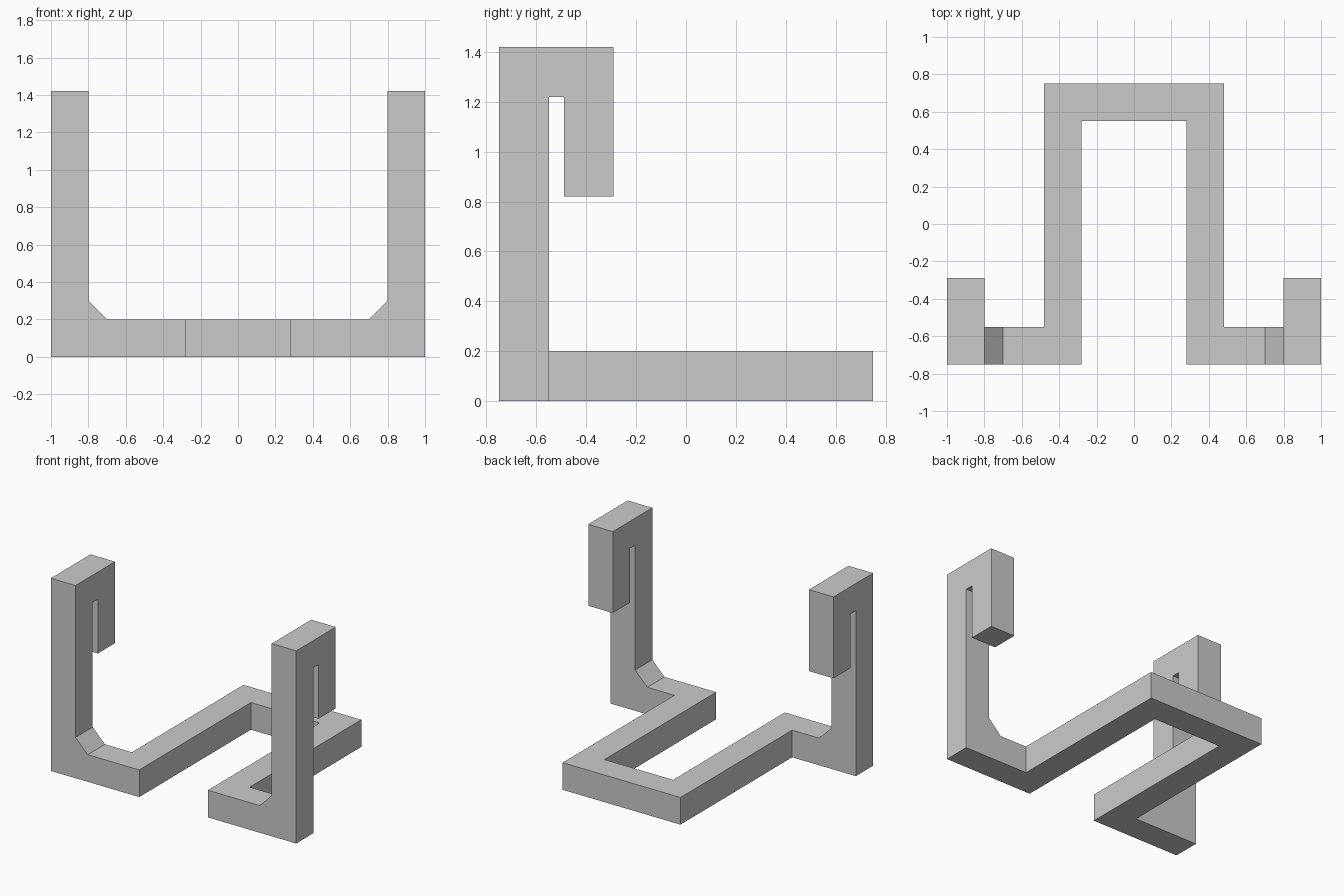
import bpy, bmesh
from mathutils import Vector

if "Cube" in bpy.data.objects:
    bpy.data.objects.remove(bpy.data.objects["Cube"])


def prism(name, points, to_3d, depth):
    """Extrude a flat outline; to_3d maps each 2D point into space."""
    bm = bmesh.new()
    face = bm.faces.new([bm.verts.new(to_3d(a, b)) for a, b in points])
    ext = bmesh.ops.extrude_face_region(bm, geom=[face])
    moved = [v for v in ext["geom"] if isinstance(v, bmesh.types.BMVert)]
    bmesh.ops.translate(bm, verts=moved, vec=Vector(depth))
    bmesh.ops.recalc_face_normals(bm, faces=bm.faces)
    mesh = bpy.data.meshes.new(name)
    bm.to_mesh(mesh)
    bm.free()
    obj = bpy.data.objects.new(name, mesh)
    bpy.context.collection.objects.link(obj)
    return obj


# Bent floor bar: U-shaped loop with feet turned outwards
half = [(0.28, 0.55), (0.28, -0.75), (1, -0.75), (1, -0.55), (0.48, -0.55), (0.48, 0.75)]
outline = half + [(-x, y) for x, y in reversed(half)]
stand = prism("stand", outline, lambda x, y: (x, y, 0), (0, 0, 0.2))

# Upright with a hook folding back down behind it
hook_profile = [(-0.75, 0), (-0.55, 0), (-0.55, 1.22), (-0.49, 1.22),
                (-0.49, 0.82), (-0.29, 0.82), (-0.29, 1.42), (-0.75, 1.42)]
hook = prism("hook_upright", hook_profile, lambda y, z: (0.8, y, z), (0.2, 0, 0))

# Small sloped brace in the inner corner, buried into both bars
brace_profile = [(0.7, 0.2), (0.8, 0.3), (0.9, 0.3), (0.9, 0.1), (0.7, 0.1)]
brace = prism("corner_brace", brace_profile, lambda x, z: (x, -0.75, z), (0, 0.2, 0))

# Mirror both helpers to the left and fuse them with the floor bar
for part in (hook, brace):
    mirror = part.modifiers.new("mirror", 'MIRROR')
    mirror.use_mirror_merge = False
    part.hide_render = True
    part.hide_set(True)
    fuse = stand.modifiers.new("fuse_" + part.name, 'BOOLEAN')
    fuse.operation = 'UNION'
    fuse.solver = 'EXACT'
    fuse.object = part

# Clean leftover edges on flat faces
clean = stand.modifiers.new("clean_flats", 'DECIMATE')
clean.decimate_type = 'DISSOLVE'
clean.angle_limit = 0.02
